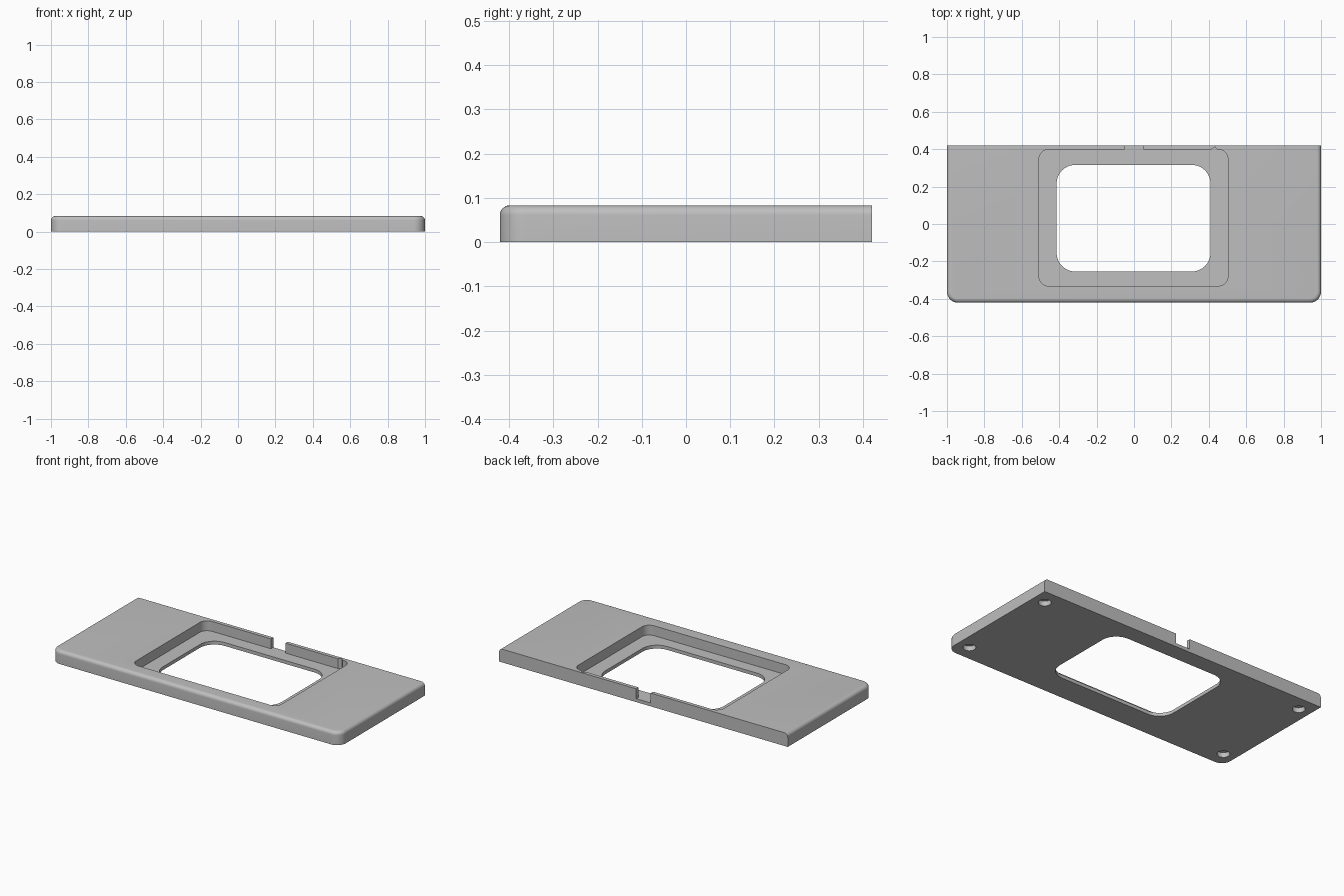
import bpy, bmesh, math

if "Cube" in bpy.data.objects:
    bpy.data.objects.remove(bpy.data.objects["Cube"])

HEIGHT, FLOOR, BACK = 0.083, 0.021, 0.421

grey = bpy.data.materials.new("light_grey")
grey.diffuse_color = (0.52, 0.52, 0.52, 1)
grey.use_nodes = True
grey.node_tree.nodes["Principled BSDF"].inputs["Base Color"].default_value = grey.diffuse_color


def arc(cx, cy, r, a0, a1, n=10):
    """Points along an arc, angles in degrees."""
    return [(cx + r * math.cos(math.radians(a0 + (a1 - a0) * i / n)),
             cy + r * math.sin(math.radians(a0 + (a1 - a0) * i / n)))
            for i in range(n + 1)]


def rounded_rect(x0, x1, y0, y1, r, back_extra=()):
    """Counter-clockwise outline; back_extra is inserted in the back edge."""
    return (arc(x0 + r, y0 + r, r, 180, 270) + arc(x1 - r, y0 + r, r, 270, 360)
            + arc(x1 - r, y1 - r, r, 0, 90) + list(back_extra)
            + arc(x0 + r, y1 - r, r, 90, 180))


def loft(name, layers):
    """Closed solid through (outline, z) layers with equal point counts."""
    bm = bmesh.new()
    rings = [[bm.verts.new((x, y, z)) for x, y in pts] for pts, z in layers]
    bm.faces.new(rings[0][::-1])
    bm.faces.new(rings[-1])
    for a, b in zip(rings, rings[1:]):
        for i in range(len(a)):
            j = (i + 1) % len(a)
            bm.faces.new((a[i], a[j], b[j], b[i]))
    mesh = bpy.data.meshes.new(name)
    bm.to_mesh(mesh)
    bm.free()
    mesh.materials.append(grey)
    ob = bpy.data.objects.new(name, mesh)
    bpy.context.collection.objects.link(ob)
    return ob


def plate_outline(d):
    """Square back corners, rounded front corners, inset by d except at the back."""
    r = 0.06 - d
    return (arc(-0.94, -0.361, r, 180, 270) + arc(0.94, -0.361, r, 270, 360)
            + [(1 - d, BACK), (d - 1, BACK)])


# plate with a rounded top edge on the front and sides
FILLET = 0.022
layers = [(plate_outline(0), 0)]
for i in range(9):
    a = math.radians(90 * i / 8)
    layers.append((plate_outline(FILLET * (1 - math.cos(a))),
                   HEIGHT - FILLET + FILLET * math.sin(a)))
plate = loft("plate", layers)

# recess with small relief groove and cable notch through the back wall
back = 0.398
recess = rounded_rect(-0.508, 0.502, -0.331, back, 0.05, [
    (0.445, back), (0.433, 0.412), (0.413, back),
    (0.05, back), (0.05, 0.5), (-0.05, 0.5), (-0.05, back)])
cutters = [loft("recess_cutter", [(recess, FLOOR), (recess, 0.2)])]

# window through the recess floor
window = rounded_rect(-0.414, 0.409, -0.254, 0.316, 0.1)
cutters.append(loft("window_cutter", [(window, -0.1), (window, 0.15)]))

# shallow foot sockets underneath
for sx in (-1, 1):
    for sy in (-1, 1):
        ring = arc(0.92 * sx, 0.325 * sy, 0.036, 0, 348.75, 31)
        cutters.append(loft("foot_socket_cutter", [(ring, -0.1), (ring, 0.03)]))

bpy.context.view_layer.objects.active = plate
plate.select_set(True)
for c in cutters:
    mod = plate.modifiers.new("cut", 'BOOLEAN')
    mod.operation, mod.solver, mod.object = 'DIFFERENCE', 'EXACT', c
    bpy.ops.object.modifier_apply(modifier=mod.name)
    bpy.data.objects.remove(c)

bpy.ops.object.shade_smooth_by_angle(angle=math.radians(30))
